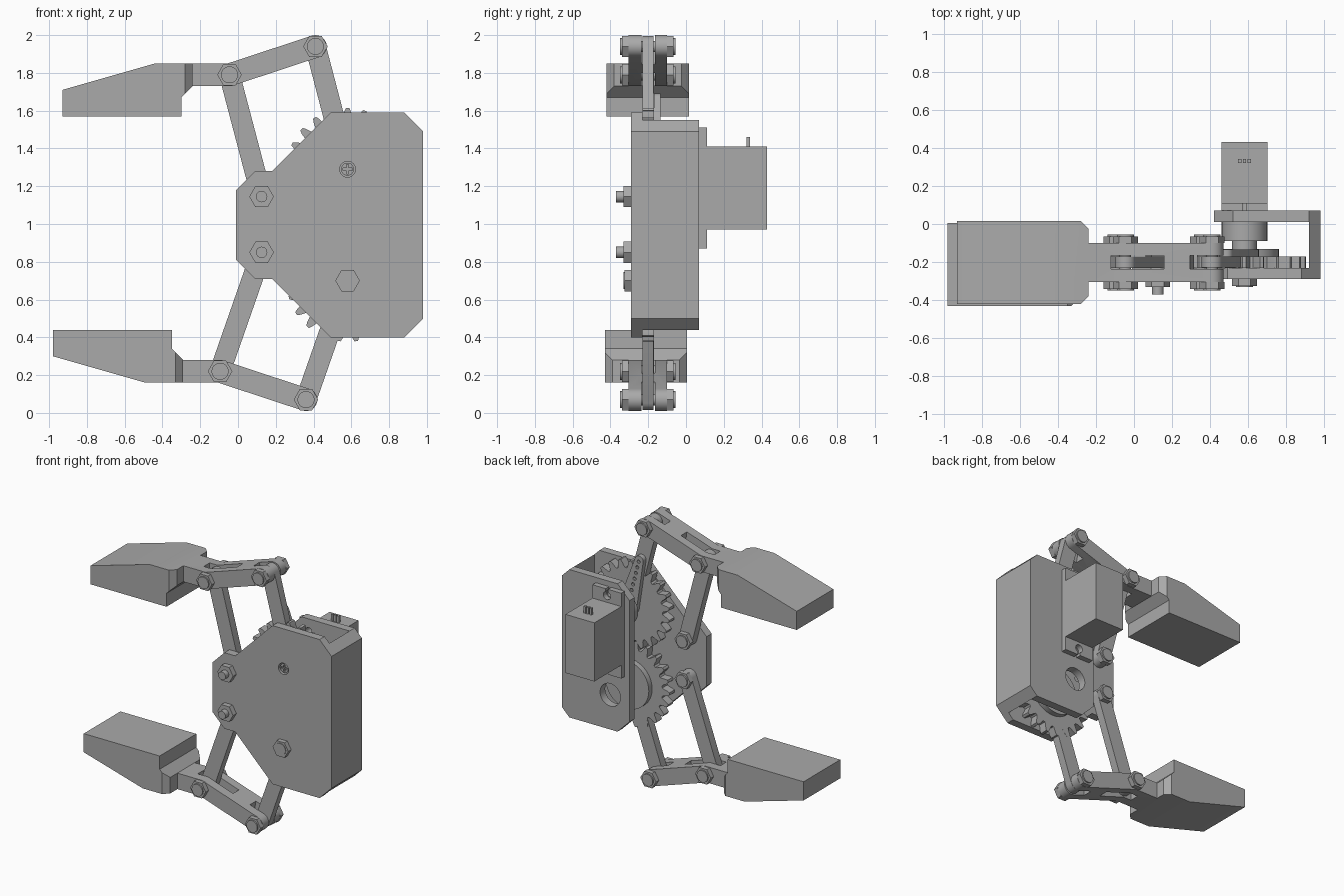
import bpy, bmesh, math
from mathutils import Vector

cube = bpy.data.objects.get("Cube")
if cube:
    bpy.data.objects.remove(cube, do_unlink=True)

grey = bpy.data.materials.new("plain_grey")
grey.use_nodes = True
colour = (0.4, 0.4, 0.4, 1)
grey.diffuse_color = colour
grey.node_tree.nodes["Principled BSDF"].inputs["Base Color"].default_value = colour
parts = []


def prism(name, outline, y0, y1):
    """Extrude an (x, z) outline from y0 to y1."""
    bm = bmesh.new()
    face = bm.faces.new([bm.verts.new((x, y0, z)) for x, z in outline])
    ext = bmesh.ops.extrude_face_region(bm, geom=[face])["geom"]
    bmesh.ops.translate(bm, vec=(0, y1 - y0, 0),
                        verts=[v for v in ext if isinstance(v, bmesh.types.BMVert)])
    bmesh.ops.recalc_face_normals(bm, faces=bm.faces)
    mesh = bpy.data.meshes.new(name)
    bm.to_mesh(mesh)
    bm.free()
    mesh.materials.append(grey)
    obj = bpy.data.objects.new(name, mesh)
    bpy.context.collection.objects.link(obj)
    parts.append(obj)
    return obj


def disc(c, r, sides=32):
    return [(c[0] + r * math.cos(math.tau * i / sides),
             c[1] + r * math.sin(math.tau * i / sides)) for i in range(sides)]


def rect(x0, x1, z0, z1):
    return [(x0, z0), (x1, z0), (x1, z1), (x0, z1)]


def arc(c, r, start, n=12):
    return [(c[0] + r * math.cos(start + math.pi * i / n),
             c[1] + r * math.sin(start + math.pi * i / n)) for i in range(n + 1)]


def capsule(a, b, ra, rb):
    t = math.atan2(b[1] - a[1], b[0] - a[0])
    return arc(b, rb, t - math.pi / 2) + arc(a, ra, t + math.pi / 2)


def cut(obj, *cutters):
    for c in cutters:
        mod = obj.modifiers.new("cut", "BOOLEAN")
        mod.operation, mod.solver, mod.object = "DIFFERENCE", "EXACT", c
        bpy.context.view_layer.objects.active = obj
        bpy.ops.object.modifier_apply(modifier=mod.name)
        parts.remove(c)
        bpy.data.objects.remove(c, do_unlink=True)


def hole(c, r, y0=-1, y1=1, sides=24):
    return prism("cutter", disc(c, r, sides), y0, y1)


def nut(name, c, y0, y1, ring):
    """Hexagon with a raised round face towards ring."""
    prism(name, disc(c, 0.065, 6), y0, y1)
    near = y0 if ring < y0 else y1
    prism(name + "_face", disc(c, 0.045, 24), min(near, ring), max(near, ring))


UP, LOW = (0.58, 1.29), (0.58, 0.70)

# Bracket: front plate, side web, back plate
front = prism("front_plate", [
    (-0.01, 1.18), (0.09, 1.28), (0.18, 1.28), (0.49, 1.59), (0.88, 1.59), (0.98, 1.49),
    (0.98, 0.5), (0.88, 0.4), (0.49, 0.4), (0.18, 0.71), (0.09, 0.71), (-0.01, 0.81)],
    -0.29, -0.23)
cut(front, hole(UP, 0.042))
prism("side_web", [(0.92, 1.55), (0.98, 1.49), (0.98, 0.5), (0.92, 0.44)], -0.23, 0.01)
back = prism("back_plate", [
    (0.42, 1.45), (0.52, 1.55), (0.92, 1.55), (0.98, 1.49),
    (0.98, 0.5), (0.92, 0.44), (0.52, 0.44), (0.42, 0.54)], 0.01, 0.07)
cut(back, hole(LOW, 0.085), hole((0.58, 1.46), 0.025), hole((0.58, 0.92), 0.025))

# Centre screw with a cross recess
screw = prism("centre_screw", disc(UP, 0.034, 24), -0.28, -0.1)
cut(screw, prism("cutter", rect(0.555, 0.605, 1.284, 1.296), -0.3, -0.265),
    prism("cutter", rect(0.574, 0.586, 1.265, 1.315), -0.3, -0.265))

# Servo
servo = prism("servo_body", rect(0.46, 0.70, 0.97, 1.41), 0.07, 0.43)
flange = prism("servo_flange", rect(0.46, 0.70, 0.87, 1.51), 0.07, 0.11)
for z, edge in ((1.46, 1.53), (0.92, 0.85)):
    cut(flange, hole((0.58, z), 0.03),
        prism("cutter", rect(0.57, 0.59, min(z, edge), max(z, edge)), 0, 0.2))
prism("servo_nose", disc(UP, 0.12), -0.09, 0.01)
prism("servo_shaft", disc(UP, 0.065), -0.14, -0.09)
for i in (-1, 0, 1):
    x = 0.58 + i * 0.024
    prism("servo_pin", rect(x - 0.009, x + 0.009, 1.41, 1.46), 0.32, 0.34)

# Lower axle and hub
prism("lower_hub", disc(LOW, 0.18, 48), -0.17, -0.13)
prism("lower_axle", disc(LOW, 0.04), -0.30, -0.10)
nut("lower_axle_nut", LOW, -0.325, -0.29, -0.33)


def gear(name, c, sign):
    """Round toothed wheel; sign sets the tooth phase so the pair meshes."""
    teeth, n = 22, 22 * 10
    pts = []
    for i in range(n):
        t = math.tau * i / n
        wave = math.cos(teeth * (t + math.pi / 2 * sign)) * sign
        r = 0.293 + 0.032 * max(-0.85, min(0.95, wave * 1.3))
        pts.append((c[0] + r * math.cos(t), c[1] + r * math.sin(t)))
    prism(name, pts, -0.23, -0.17)


def claw(side, sign, axle, pivot, y_shift):
    """One linkage and finger; the lower one is a shifted mirror copy."""
    def m(pts):
        return pts if sign > 0 else [(x - 0.05, 2.01 - z) for x, z in pts]

    a0, b0 = (-0.045, 1.79), (0.41, 1.94)
    a, b = m([a0, b0])

    # Gear, gear arm and parallel link
    gear(side + "_gear", axle, sign)
    prism(side + "_gear_arm", capsule(axle, b, 0.055, 0.055), -0.229, -0.171)
    prism(side + "_link", capsule(pivot, a, 0.055, 0.055), -0.23, -0.17)

    # Slotted finger bar
    t = math.atan2(b0[1] - a0[1], b0[0] - a0[0])
    outline = ([(-0.24, 1.73), (-0.035, 1.73)] + arc(b0, 0.06, t - math.pi / 2)
               + [(-0.055, 1.85), (-0.24, 1.85)])
    bar = prism(side + "_finger_bar", m(outline), -0.305, -0.10)
    slots = [[(-0.12, 1.6), (0.2, 1.6), (0.14, 2.05), (-0.12, 2.05)],
             [(0.34, 1.7), (0.6, 1.7), (0.6, 2.1), (0.27, 2.1)]]
    cut(bar, *[prism("cutter", m(s), -0.235, -0.165) for s in slots])

    # Finger pad with chamfered inner corners
    pad = prism(side + "_finger_pad", m([
        (-0.93, 1.57), (-0.93, 1.71), (-0.44, 1.85), (-0.24, 1.85),
        (-0.24, 1.73), (-0.30, 1.67), (-0.30, 1.57)]), -0.42 + y_shift, 0.015 + y_shift)
    bm = bmesh.new()
    bm.from_mesh(pad.data)
    inner = max(v.co.x for v in bm.verts)
    edges = [e for e in bm.edges if all(abs(v.co.x - inner) < 1e-4 for v in e.verts)
             and abs(e.verts[0].co.z - e.verts[1].co.z) > 0.01]
    bmesh.ops.bevel(bm, geom=edges, offset=0.04, segments=1, affect="EDGES")
    bm.to_mesh(pad.data)
    bm.free()

    # Joint bolts
    for label, c in (("inner", a), ("outer", b)):
        name = side + "_" + label + "_joint"
        prism(name + "_pin", disc(c, 0.03, 24), -0.31, -0.10)
        nut(name + "_front_nut", c, -0.34, -0.305, -0.35)
        nut(name + "_back_nut", c, -0.10, -0.065, -0.055)
    prism(side + "_pivot_stud", disc(pivot, 0.03, 24), -0.37, -0.13)
    prism(side + "_pivot_nut", disc(pivot, 0.065, 6), -0.33, -0.29)
    nut(side + "_pivot_back_nut", pivot, -0.17, -0.135, -0.125)


claw("upper", 1, UP, (0.125, 1.145), 0.0)
claw("lower", -1, LOW, (0.125, 0.85), -0.01)

# Servo horn along the upper gear arm, with a row of holes
start, end = Vector(UP), Vector((0.485, 1.655))
horn = prism("servo_horn", capsule(start, end, 0.075, 0.035), -0.17, -0.135)
cut(horn, *[hole(start.lerp(end, 0.35 + 0.125 * i), 0.013, -0.16, -0.1, 12)
            for i in range(6)])

# Smooth the round walls, keep edges sharp
bpy.ops.object.select_all(action="DESELECT")
for obj in parts:
    obj.select_set(True)
bpy.context.view_layer.objects.active = parts[0]
bpy.ops.object.shade_smooth_by_angle(angle=math.radians(30))
